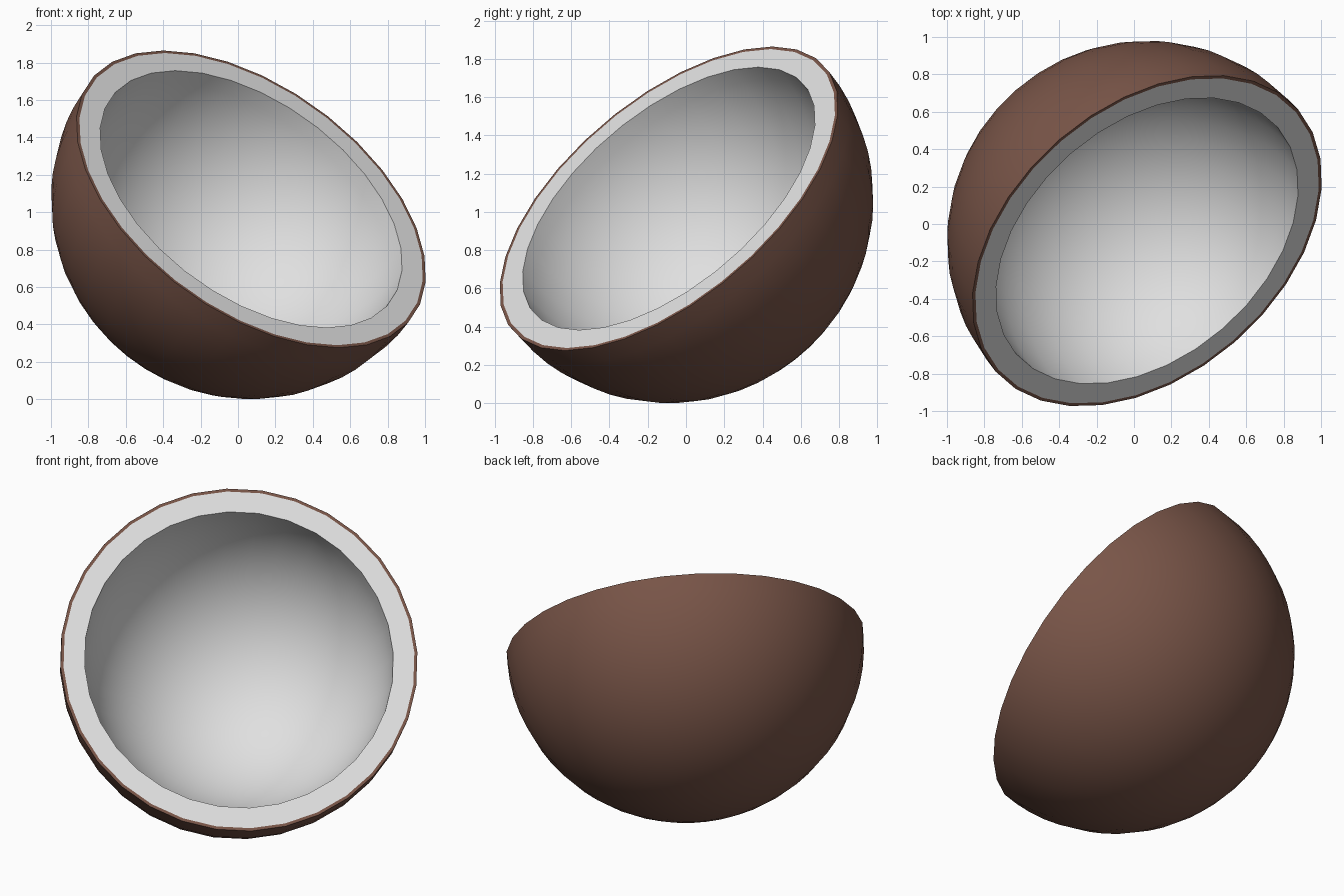
import bpy, bmesh, math
from mathutils import Vector

if "Cube" in bpy.data.objects:
    bpy.data.objects.remove(bpy.data.objects["Cube"])

SEG, RINGS = 32, 16
R_OUT, R_SHELL, R_IN = 1.07, 1.052, 0.925     # husk, husk/flesh border, hollow
CENTRE = Vector((0.07, -0.09, 1.07))
OPENING = Vector((0.486, -0.562, 0.67)).normalized()


def material(name, srgb):
    m = bpy.data.materials.new(name)
    lin = [((c / 255 + 0.055) / 1.055) ** 2.4 for c in srgb]
    m.diffuse_color = (*lin, 1)
    m.use_nodes = True
    m.node_tree.nodes["Principled BSDF"].inputs["Base Color"].default_value = m.diffuse_color
    return m


def quarter(radius):
    """Profile from the rim (local z = 0) down to the pole."""
    return [(radius * math.cos(a), -radius * math.sin(a))
            for a in (i * math.pi / 2 / RINGS for i in range(RINGS + 1))]


def lathe(name, profile, mat):
    """Spin a profile round local z, then tilt it towards the opening."""
    bm = bmesh.new()
    vs = [bm.verts.new((r, 0, z)) for r, z in profile]
    edges = [bm.edges.new(p) for p in zip(vs, vs[1:])]
    bmesh.ops.spin(bm, geom=vs + edges, cent=(0, 0, 0), axis=(0, 0, 1),
                   angle=2 * math.pi, steps=SEG)
    bmesh.ops.remove_doubles(bm, verts=bm.verts, dist=1e-4)
    bmesh.ops.recalc_face_normals(bm, faces=bm.faces)
    me = bpy.data.meshes.new(name)
    bm.to_mesh(me)
    bm.free()
    me.materials.append(mat)
    ob = bpy.data.objects.new(name, me)
    bpy.context.collection.objects.link(ob)
    ob.location = CENTRE
    ob.rotation_euler = OPENING.to_track_quat('Z', 'Y').to_euler()
    bpy.context.view_layer.objects.active = ob
    ob.select_set(True)
    bpy.ops.object.shade_smooth_by_angle(angle=math.radians(30))
    ob.select_set(False)
    return ob


brown = material("husk brown", (121, 85, 72))
white = material("flesh white", (224, 224, 224))

# Thin outer husk with its narrow brown rim
lathe("husk", [(R_SHELL, 0)] + quarter(R_OUT), brown)
# White flesh: flat rim and round hollow
lathe("flesh", [(R_SHELL, 0)] + quarter(R_IN), white)
